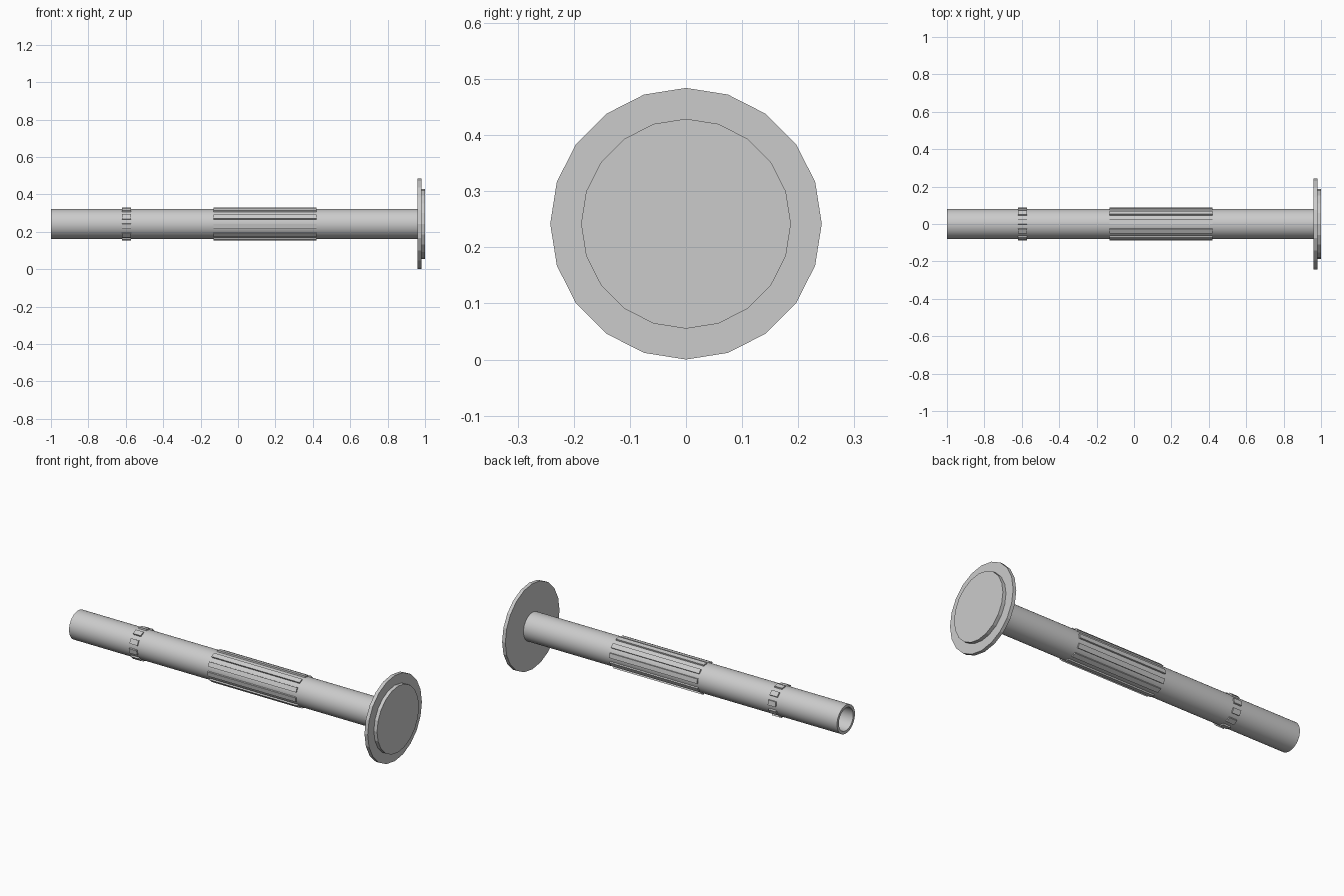
import bpy, bmesh
from math import pi, sin, cos, radians
from mathutils import Matrix

if "Cube" in bpy.data.objects:
    bpy.data.objects.remove(bpy.data.objects["Cube"])

CZ = 0.242  # axis height


def lathe(name, profile, sides, smooth=False, closed=False):
    """Spin an (x, radius) profile around the shaft axis."""
    bm = bmesh.new()
    rings = [[bm.verts.new((x, r * sin(2 * pi * i / sides), CZ + r * cos(2 * pi * i / sides)))
              for i in range(sides)] for x, r in profile]
    pairs = list(zip(rings, rings[1:]))
    for a, b in pairs:
        for i in range(sides):
            j = (i + 1) % sides
            bm.faces.new((a[i], a[j], b[j], b[i]))
    if closed:
        bm.faces.new(rings[0])
        bm.faces.new(rings[-1])
    return finish(name, bm, smooth)


def finish(name, bm, smooth=False):
    bmesh.ops.recalc_face_normals(bm, faces=bm.faces)
    me = bpy.data.meshes.new(name)
    bm.to_mesh(me)
    bm.free()
    ob = bpy.data.objects.new(name, me)
    bpy.context.collection.objects.link(ob)
    if smooth:
        bpy.ops.object.select_all(action='DESELECT')
        ob.select_set(True)
        bpy.context.view_layer.objects.active = ob
        bpy.ops.object.shade_smooth_by_angle(angle=radians(30))
    return ob


def radial_bars(name, x0, x1, width, count, start):
    """Ring of raised bars, each sunk slightly into the shaft."""
    bm = bmesh.new()
    r0, r1 = 0.074, 0.087
    for k in range(count):
        m = (Matrix.Translation((0, 0, CZ))
             @ Matrix.Rotation(radians(start) + 2 * pi * k / count, 4, 'X')
             @ Matrix.Translation(((x0 + x1) / 2, 0, (r0 + r1) / 2))
             @ Matrix.Diagonal((x1 - x0, width, r1 - r0, 1)))
        bmesh.ops.create_cube(bm, size=1, matrix=m)
    return finish(name, bm)


# Hollow shaft, open at the left end
lathe("shaft", [(0.96, 0.08), (-1, 0.08), (-1, 0.064), (0.96, 0.064)], 40, smooth=True)
# Stepped end flange
lathe("flange", [(0.96, 0.242), (0.98, 0.242), (0.98, 0.187), (1.0, 0.187)], 20, closed=True)
# Long grip ribs and short locking lugs
radial_bars("grip_ribs", -0.13, 0.42, 0.026, 10, -9)
radial_bars("locking_lugs", -0.62, -0.572, 0.028, 10, -9)
